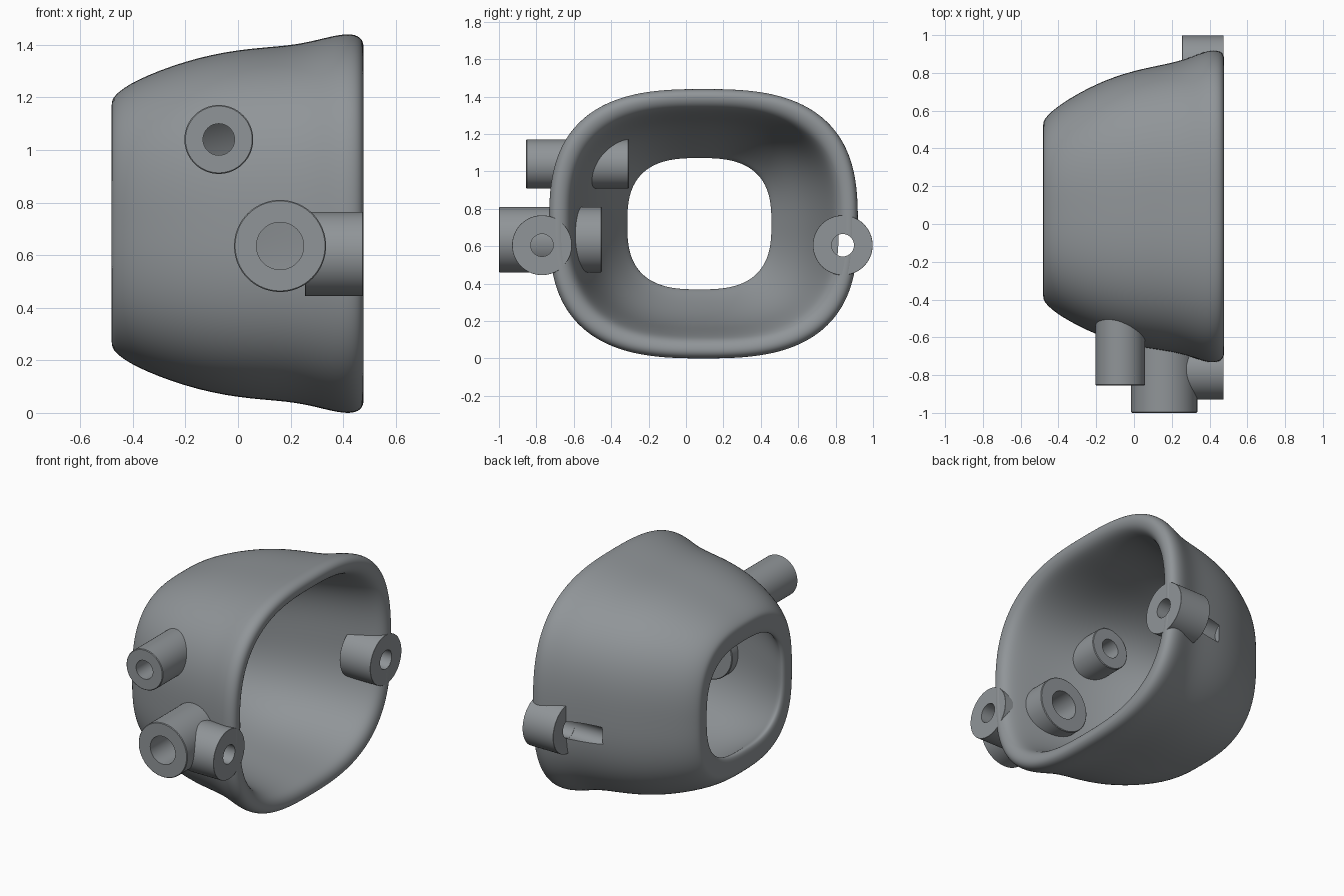
import bpy, bmesh
from math import sin, cos, pi
from mathutils import Matrix

cube = bpy.data.objects.get("Cube")
if cube:
    bpy.data.objects.remove(cube, do_unlink=True)

grey = bpy.data.materials.new("plain grey")
grey.use_nodes = True
grey.diffuse_color = (0.28, 0.30, 0.315, 1)
grey.node_tree.nodes["Principled BSDF"].inputs["Base Color"].default_value = grey.diffuse_color

CENTRE_Z = 0.72


def make_object(name, bm):
    bmesh.ops.recalc_face_normals(bm, faces=bm.faces)
    mesh = bpy.data.meshes.new(name)
    bm.to_mesh(mesh)
    bm.free()
    mesh.materials.append(grey)
    obj = bpy.data.objects.new(name, mesh)
    bpy.context.collection.objects.link(obj)
    return obj


def activate(obj):
    bpy.ops.object.select_all(action='DESELECT')
    obj.select_set(True)
    bpy.context.view_layer.objects.active = obj


def bridge_rings(bm, rings):
    """Join a closed loop of rings with quads."""
    count = len(rings[0])
    for a, b in zip(rings, rings[1:] + rings[:1]):
        for i in range(count):
            j = (i + 1) % count
            bm.faces.new((a[i], a[j], b[j], b[i]))


def place(axis, start, across, z):
    """Map local +z to the x or y axis, from the given start."""
    if axis == 'X':
        return Matrix.Translation((start, across, z)) @ Matrix.Rotation(pi / 2, 4, 'Y')
    return Matrix.Translation((across, start, z)) @ Matrix.Rotation(-pi / 2, 4, 'X')


def tube(name, axis, start, end, across, z, radius, bore, chamfer):
    """Hollow boss with slightly chamfered outer ends."""
    length, c = end - start, chamfer
    profile = [(bore, 0), (radius - c, 0), (radius, c),
               (radius, length - c), (radius - c, length), (bore, length)]
    bm = bmesh.new()
    rings = []
    for r, h in profile:
        rings.append([bm.verts.new((r * cos(2 * pi * i / 64), r * sin(2 * pi * i / 64), h))
                      for i in range(64)])
    bridge_rings(bm, rings)
    bm.transform(place(axis, start, across, z))
    obj = make_object(name, bm)
    activate(obj)
    bpy.ops.object.shade_smooth_by_angle()


def drill(target, axis, start, end, across, z, radius):
    """Cut a round hole through the target."""
    bm = bmesh.new()
    bmesh.ops.create_cone(bm, cap_ends=True, segments=64, radius1=radius, radius2=radius,
                          depth=end - start,
                          matrix=place(axis, (start + end) / 2, across, z))
    cutter = make_object("bore_cutter", bm)
    cutter.hide_render = True
    mod = target.modifiers.new("bore", 'BOOLEAN')
    mod.operation, mod.solver, mod.object = 'DIFFERENCE', 'EXACT', cutter
    activate(target)
    bpy.ops.object.modifier_apply(modifier=mod.name)
    bpy.data.objects.remove(cutter, do_unlink=True)


# Shell: wall section as (x, half width, half height), outside then inside
section = [
    (-0.481, 0.462, 0.46), (-0.474, 0.488, 0.486), (-0.40, 0.558, 0.543),
    (-0.20, 0.668, 0.621), (0.0, 0.732, 0.664), (0.2, 0.763, 0.676),
    (0.3, 0.792, 0.698), (0.39, 0.828, 0.721), (0.45, 0.826, 0.721),
    (0.478, 0.80, 0.695), (0.478, 0.76, 0.66), (0.455, 0.72, 0.62),
    (0.38, 0.692, 0.595), (0.2, 0.655, 0.567), (0.0, 0.605, 0.543),
    (-0.2, 0.535, 0.49), (-0.4, 0.42, 0.39), (-0.455, 0.378, 0.342),
    (-0.478, 0.392, 0.36), (-0.482, 0.425, 0.41),
]
POWER = 2.8
bm = bmesh.new()
rings = []
for x, half_y, half_z in section:
    centre_y = 0.083 + 0.025 * x
    ring = []
    for i in range(64):
        c, s = cos(2 * pi * i / 64), sin(2 * pi * i / 64)
        r = (abs(c / half_y) ** POWER + abs(s / half_z) ** POWER) ** (-1 / POWER)
        ring.append(bm.verts.new((x, centre_y + r * c, CENTRE_Z + r * s)))
    rings.append(ring)
bridge_rings(bm, rings)
shell = make_object("shell", bm)
smooth = shell.modifiers.new("smooth", 'SUBSURF')
smooth.levels = smooth.render_levels = 2
activate(shell)
bpy.ops.object.modifier_apply(modifier=smooth.name)

# Bosses: name, axis, start, end, across, z, radius, bore, chamfer, extra drill reach
bosses = [
    ("upper_side_tube", 'Y', -0.855, -0.305, -0.073, 1.04, 0.131, 0.06, 0.004, 0),
    ("lower_side_tube", 'Y', -1.0, -0.45, 0.16, 0.635, 0.175, 0.09, 0.004, 0),
    ("right_rim_lug", 'X', 0.255, 0.475, -0.77, 0.605, 0.16, 0.06, 0.001, 0),
    ("left_rim_lug", 'X', 0.255, 0.475, 0.838, 0.605, 0.16, 0.06, 0.001, 0.215),
]
for name, axis, start, end, across, z, radius, bore, chamfer, reach in bosses:
    tube(name, axis, start, end, across, z, radius, bore, chamfer)
    drill(shell, axis, start - reach - 0.01, end + 0.05, across, z, bore + 0.001)

activate(shell)
bpy.ops.object.shade_smooth_by_angle()
